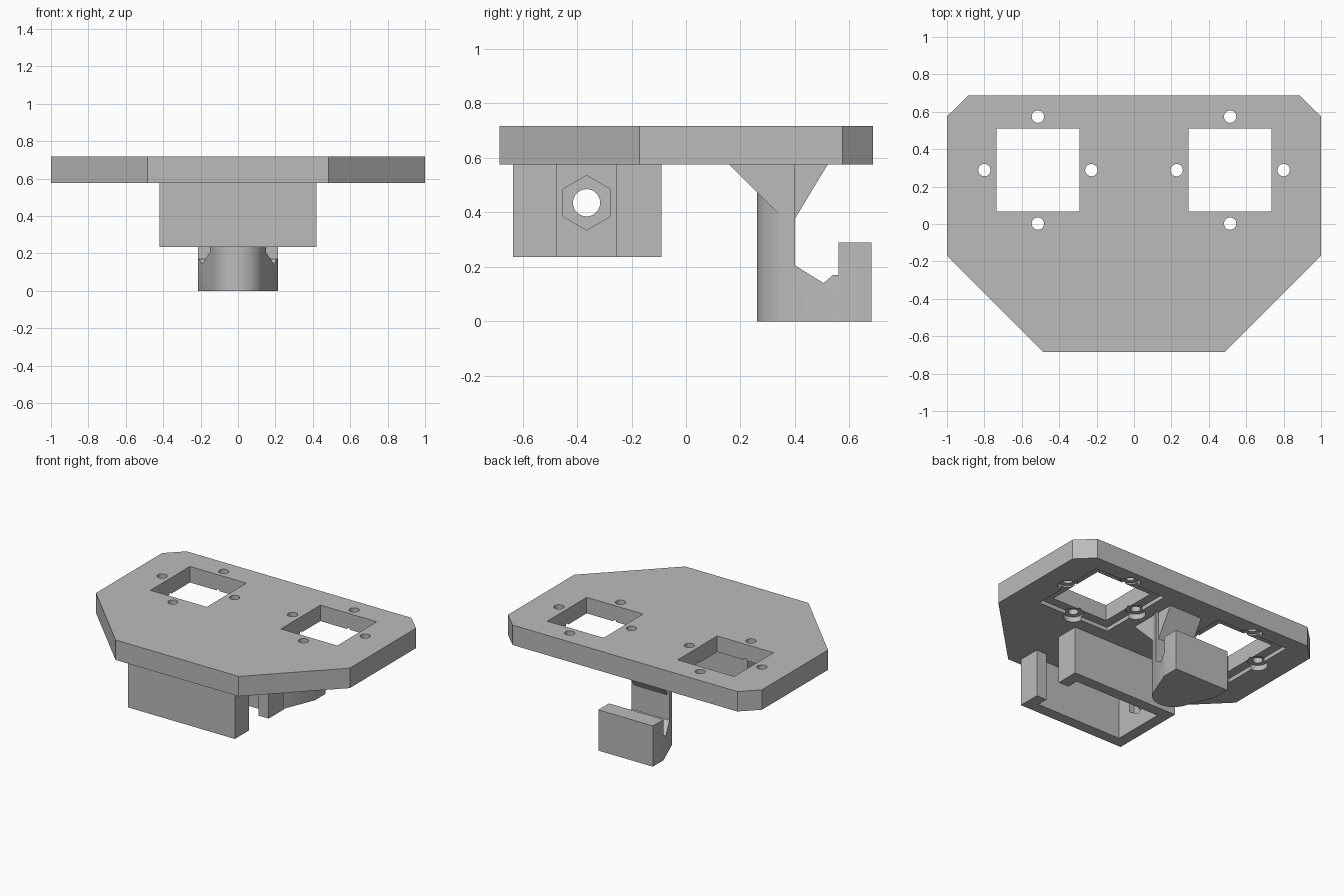
import bpy, bmesh, math

if "Cube" in bpy.data.objects:
    bpy.data.objects.remove(bpy.data.objects["Cube"], do_unlink=True)

grey = bpy.data.materials.new("plain_grey")
grey.use_nodes = True
grey.diffuse_color = (0.5, 0.5, 0.5, 1)
grey.node_tree.nodes["Principled BSDF"].inputs["Base Color"].default_value = (0.5, 0.5, 0.5, 1)


def prism(name, points, axis, low, high):
    """Extrude a 2D outline along z (points are x, y) or along x (points are y, z)."""
    bm = bmesh.new()
    place = (lambda a, b, t: (a, b, t)) if axis == "z" else (lambda a, b, t: (t, a, b))
    base = bm.faces.new([bm.verts.new(place(a, b, low)) for a, b in points])
    moved = bmesh.ops.extrude_face_region(bm, geom=[base])["geom"]
    shift = place(0, 0, high - low)
    bmesh.ops.translate(bm, vec=shift, verts=[v for v in moved if isinstance(v, bmesh.types.BMVert)])
    bmesh.ops.recalc_face_normals(bm, faces=bm.faces)
    mesh = bpy.data.meshes.new(name)
    bm.to_mesh(mesh)
    bm.free()
    mesh.materials.append(grey)
    ob = bpy.data.objects.new(name, mesh)
    bpy.context.collection.objects.link(ob)
    return ob


def rect(a0, a1, b0, b1):
    return [(a0, b0), (a1, b0), (a1, b1), (a0, b1)]


def ring(a, b, r, sides=32):
    turns = [math.tau * i / sides + math.pi / 2 for i in range(sides)]
    return [(a + r * math.cos(t), b + r * math.sin(t)) for t in turns]


def activate(ob):
    bpy.ops.object.select_all(action="DESELECT")
    ob.select_set(True)
    bpy.context.view_layer.objects.active = ob


def cut(ob, points, axis, low, high):
    """Subtract a prism from an object."""
    cutter = prism("cutter", points, axis, low, high)
    cutter.hide_render = True
    mod = ob.modifiers.new("cut", "BOOLEAN")
    mod.operation = "DIFFERENCE"
    mod.solver = "EXACT"
    mod.object = cutter
    activate(ob)
    bpy.ops.object.modifier_apply(modifier=mod.name)
    bpy.data.objects.remove(cutter, do_unlink=True)


def smooth(ob):
    activate(ob)
    bpy.ops.object.shade_smooth_by_angle(angle=math.radians(30))


# Top plate with clipped corners
UNDER, TOP = 0.575, 0.717
half = [(0.485, -0.685), (1, -0.17), (1, 0.575), (0.885, 0.687)]
plate = prism("top_plate", half + [(-x, y) for x, y in reversed(half)], "z", UNDER, TOP)

# Two square windows, each with an underside recess and four counterbored holes
CY, WIN, REACH = 0.288, 0.222, 0.286
for cx in (-0.514, 0.514):
    cut(plate, rect(cx - REACH, cx + REACH, CY - REACH, CY + REACH), "z", 0.5, UNDER + 0.028)
    cut(plate, rect(cx - WIN, cx + WIN, CY - WIN, CY + WIN), "z", 0.5, 0.8)
    for dx, dy in ((REACH, 0), (-REACH, 0), (0, REACH), (0, -REACH)):
        cut(plate, ring(cx + dx, CY + dy, 0.065), "z", 0.5, UNDER + 0.038)
        cut(plate, ring(cx + dx, CY + dy, 0.033), "z", 0.5, 0.8)
smooth(plate)

# Hollow housing, open below, with a slot in one end and a nut seat in the other
housing = prism("housing", rect(-0.42, 0.42, -0.635, -0.09), "z", 0.235, UNDER + 0.005)
cut(housing, rect(-0.34, 0.34, -0.555, -0.17), "z", 0.1, 0.7)
cut(housing, rect(0.3, 0.5, -0.475, -0.255), "z", 0.1, 0.7)
cut(housing, ring(-0.365, 0.435, 0.1, 6), "x", -0.38, -0.3)
cut(housing, ring(-0.365, 0.435, 0.05), "x", -0.5, -0.3)
smooth(housing)

# Hook: rounded front flaring to a wide lip, with the throat cut away
R, MID = 0.14, 0.4
flare = math.radians(25)
steps = 24
outline = []
for i in range(steps + 1):
    t = math.pi + flare + (math.pi - 2 * flare) * i / steps
    # the arc stops where the flared sides leave it tangentially
    t = math.pi + flare * 0.95 + (math.pi - 1.9 * flare) * i / steps
    outline.append((R * math.cos(t), MID + R * math.sin(t)))
outline += [(0.215, 0.56), (0.215, 0.68), (-0.215, 0.68), (-0.215, 0.56)]
hook = prism("hook", outline, "z", 0, UNDER + 0.005)
throat = [(0.4, 0.7), (0.4, 0.205), (0.505, 0.14), (0.54, 0.17),
          (0.56, 0.17), (0.56, 0.29), (0.8, 0.29), (0.8, 0.7)]
cut(hook, throat, "x", -0.4, 0.4)
smooth(hook)

# Gusset joining the hook to the plate
prism("hook_gusset", [(0.16, UNDER), (0.355, 0.38), (0.402, 0.38), (0.52, UNDER)], "x", -0.13, 0.13)
